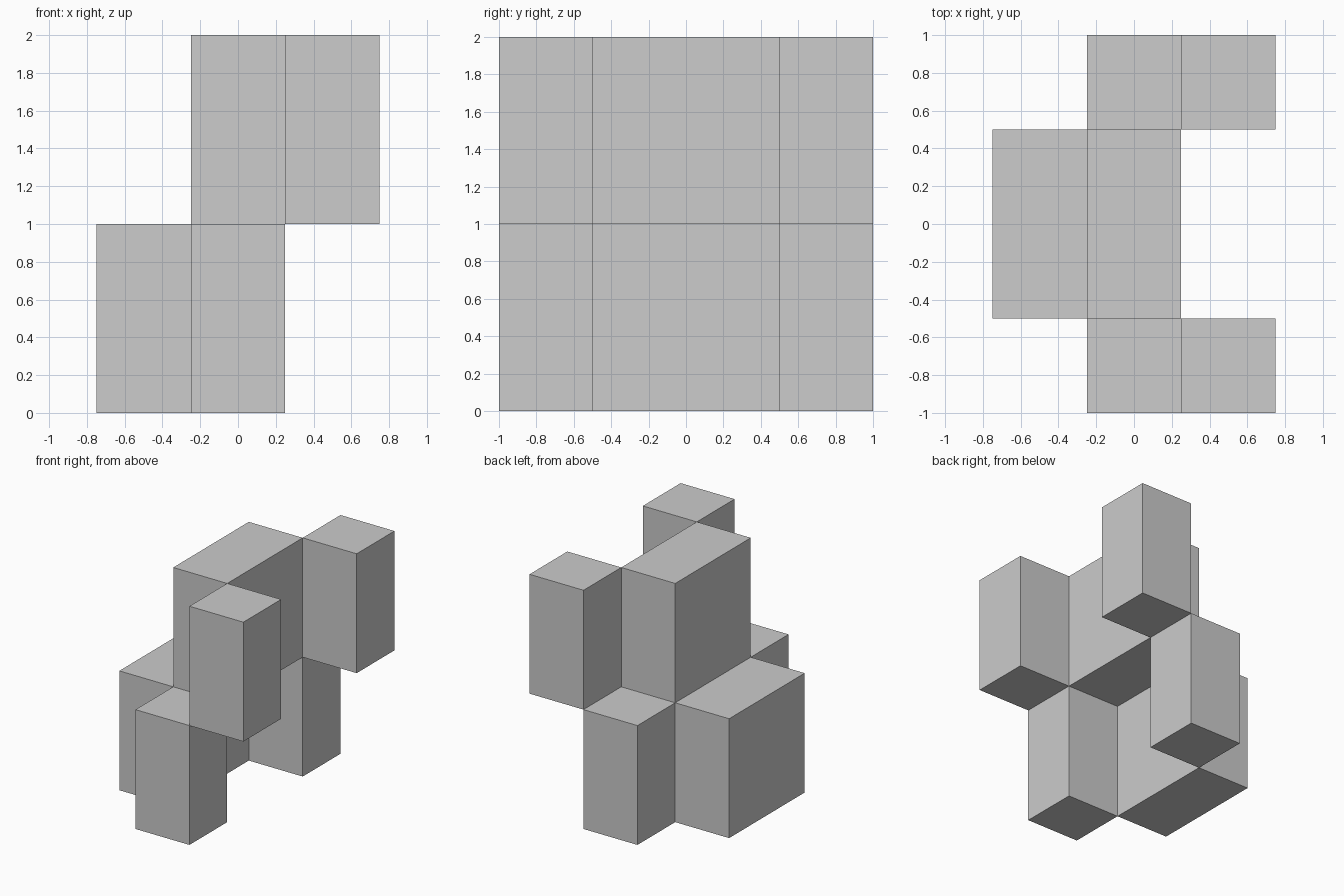
import bpy
import bmesh

cube = bpy.data.objects.get("Cube")
if cube:
    bpy.data.objects.remove(cube, do_unlink=True)

# One plain grey for every block
grey = bpy.data.materials.new("light_grey")
grey.use_nodes = True
colour = (0.604, 0.604, 0.604, 1.0)
grey.diffuse_color = colour
grey.node_tree.nodes["Principled BSDF"].inputs["Base Color"].default_value = colour


def block(name, x, y, z, depth):
    """Box 0.5 wide and 1 tall, centred on x and y, with its base at z."""
    bm = bmesh.new()
    bmesh.ops.create_cube(bm, size=1.0)
    bmesh.ops.scale(bm, vec=(0.5, depth, 1.0), verts=bm.verts)
    bmesh.ops.translate(bm, vec=(0.0, 0.0, 0.5), verts=bm.verts)
    mesh = bpy.data.meshes.new(name)
    bm.to_mesh(mesh)
    bm.free()
    mesh.materials.append(grey)
    obj = bpy.data.objects.new(name, mesh)
    obj.location = (x, y, z)
    bpy.context.collection.objects.link(obj)


# Each level: a long middle block, with a short block off each end, one step to +x
for level, z, x in (("lower", 0.0, -0.5), ("upper", 1.0, 0.0)):
    block(level + "_middle_block", x, 0.0, z, 1.0)
    for end, y in (("front", -0.75), ("back", 0.75)):
        block(f"{level}_{end}_block", x + 0.5, y, z, 0.5)
